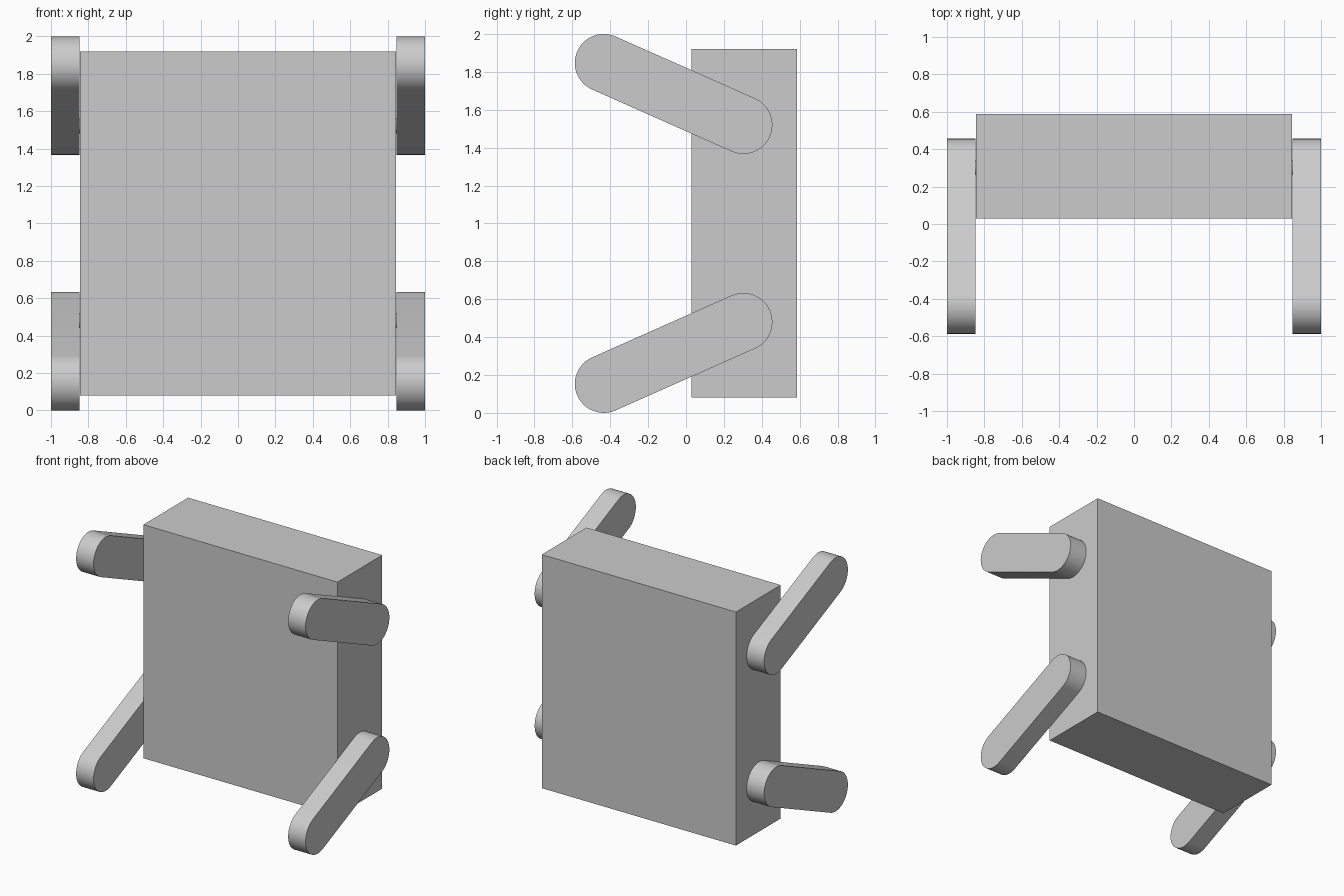
import bpy, bmesh, math
from math import radians
from mathutils import Vector

cube = bpy.data.objects.get("Cube")
if cube:
    bpy.data.objects.remove(cube, do_unlink=True)

# Single grey material
grey = bpy.data.materials.new("light_grey")
grey.use_nodes = True
grey.diffuse_color = (0.6, 0.6, 0.6, 1)
grey.node_tree.nodes["Principled BSDF"].inputs["Base Color"].default_value = (0.6, 0.6, 0.6, 1)


def extrude_profile(name, profile, x0, x1):
    """Extrude a closed (y, z) profile along x from x0 to x1."""
    bm = bmesh.new()
    face = bm.faces.new([bm.verts.new((x0, y, z)) for y, z in profile])
    result = bmesh.ops.extrude_face_region(bm, geom=[face])
    verts = [g for g in result["geom"] if isinstance(g, bmesh.types.BMVert)]
    bmesh.ops.translate(bm, verts=verts, vec=(x1 - x0, 0, 0))
    bmesh.ops.recalc_face_normals(bm, faces=bm.faces)
    mesh = bpy.data.meshes.new(name)
    bm.to_mesh(mesh)
    bm.free()
    mesh.materials.append(grey)
    obj = bpy.data.objects.new(name, mesh)
    bpy.context.collection.objects.link(obj)
    return obj


def capsule(a, b, radius, steps=24):
    """Rounded bar outline running from centre a to centre b."""
    a, b = Vector(a), Vector(b)
    d = b - a
    heading = math.atan2(d.y, d.x)
    points = []
    for centre, start in ((b, heading - math.pi / 2), (a, heading + math.pi / 2)):
        for i in range(steps + 1):
            t = start + math.pi * i / steps
            points.append(centre + radius * Vector((math.cos(t), math.sin(t))))
    return points


def smooth(obj):
    bpy.ops.object.select_all(action="DESELECT")
    obj.select_set(True)
    bpy.context.view_layer.objects.active = obj
    bpy.ops.object.shade_smooth_by_angle(angle=radians(30))


# Main box
HALF_WIDTH, ARM_INNER, ARM_OUTER = 0.846, 0.848, 1.0
extrude_profile("body", [(0.03, 0.08), (0.587, 0.08), (0.587, 1.92), (0.03, 1.92)],
                -HALF_WIDTH, HALF_WIDTH)

# Four round-ended arms, mirrored left/right and about mid height
PIVOT, TIP, RADIUS = (0.303, 0.52), (-0.434, 0.847), 0.153
for side, sx in (("left", 1), ("right", -1)):
    for level, sz in (("upper", 1), ("lower", -1)):
        pivot = (PIVOT[0], 1 + sz * PIVOT[1])
        tip = (TIP[0], 1 + sz * TIP[1])
        smooth(extrude_profile(f"{level}_{side}_arm", capsule(pivot, tip, RADIUS),
                               sx * ARM_INNER, sx * ARM_OUTER))
        # Small pin joining the arm to the body
        pin = [(pivot[0] + 0.04 * math.cos(math.tau * i / 24),
                pivot[1] + 0.04 * math.sin(math.tau * i / 24)) for i in range(24)]
        smooth(extrude_profile(f"{level}_{side}_pivot_pin", pin,
                               sx * (HALF_WIDTH - 0.05), sx * (ARM_INNER + 0.05)))
